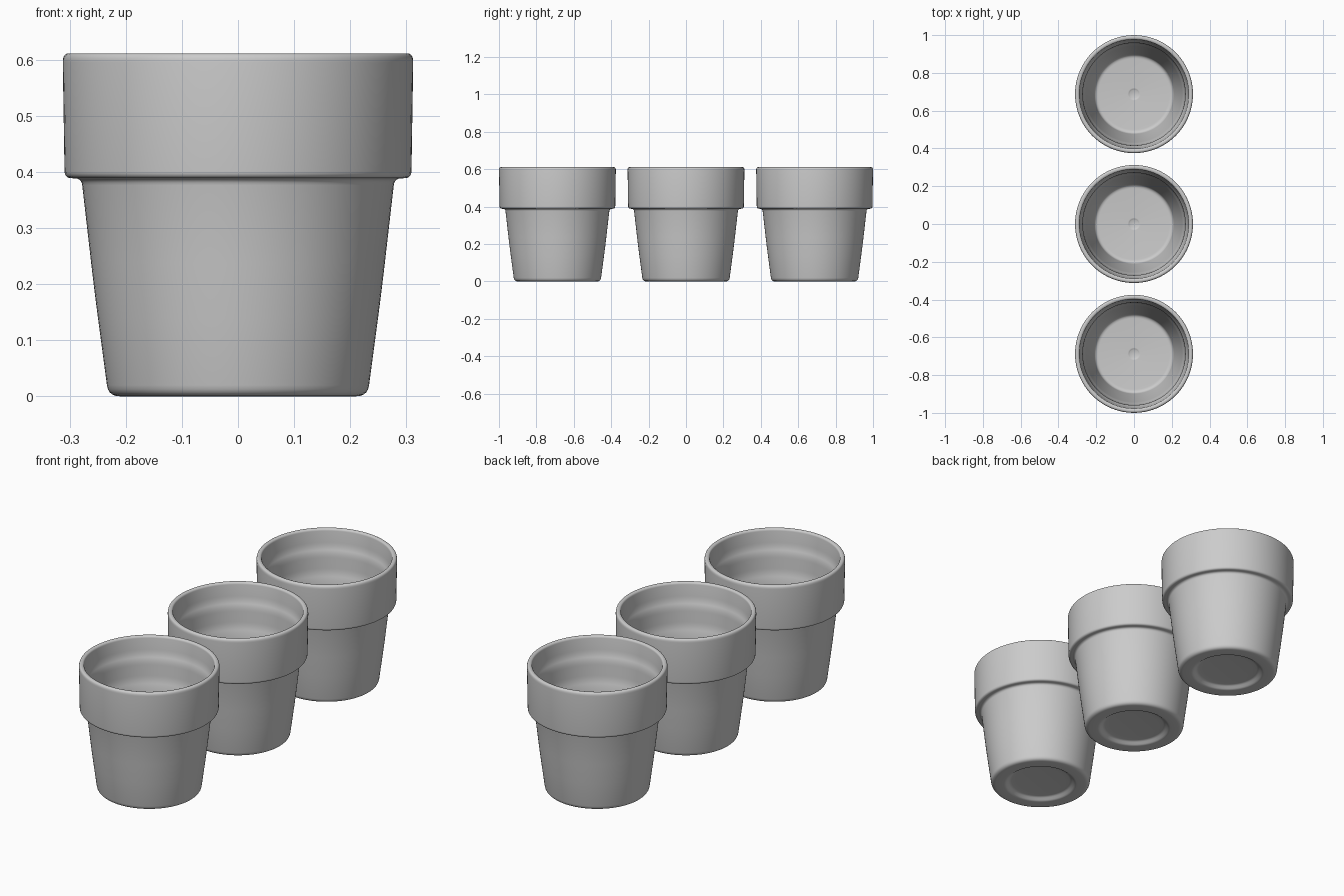
import bpy, bmesh, math

if "Cube" in bpy.data.objects:
    bpy.data.objects.remove(bpy.data.objects["Cube"])

SEGMENTS = 96

# Half cross-section (radius, height): underside, outer wall, collar, lip, inside, floor
# Third value is the rounding radius of that corner
PROFILE = [
    (0.115, 0.020, 0.004), (0.145, 0.018, 0.008), (0.165, 0.002, 0.008),
    (0.231, 0.002, 0.020), (0.256, 0.190, 0.05), (0.279, 0.390, 0.012),
    (0.309, 0.391, 0.012), (0.3125, 0.613, 0.016), (0.290, 0.613, 0.010),
    (0.283, 0.530, 0.020), (0.272, 0.500, 0.020), (0.268, 0.410, 0.020),
    (0.258, 0.375, 0.020), (0.208, 0.034, 0.020), (0.030, 0.032, 0.004),
    (0.022, 0.028, 0.003),
]


def rounded(points, steps=5):
    """Replace each corner with a short quadratic curve."""
    out = [points[0][:2]]
    for a, b, c in zip(points, points[1:], points[2:]):
        la, lc = math.dist(a[:2], b[:2]), math.dist(c[:2], b[:2])
        ta, tc = min(b[2] / la, 0.48), min(b[2] / lc, 0.48)
        p = [b[i] + (a[i] - b[i]) * ta for i in (0, 1)]
        q = [b[i] + (c[i] - b[i]) * tc for i in (0, 1)]
        for s in range(steps + 1):
            t = s / steps
            out.append(tuple((1 - t) ** 2 * p[i] + 2 * t * (1 - t) * b[i] + t * t * q[i]
                             for i in (0, 1)))
    return out + [points[-1][:2]]


def pot_mesh():
    bm = bmesh.new()
    rings = []
    for r, z in rounded(PROFILE):
        rings.append([bm.verts.new((r * math.cos(a), r * math.sin(a), z))
                      for a in (2 * math.pi * k / SEGMENTS for k in range(SEGMENTS))])
    for lo, hi in zip(rings, rings[1:]):
        for k in range(SEGMENTS):
            n = (k + 1) % SEGMENTS
            bm.faces.new((lo[k], lo[n], hi[n], hi[k]))
    # Close the underside and the floor dimple
    bm.faces.new(rings[0][::-1])
    bm.faces.new(rings[-1])
    bmesh.ops.recalc_face_normals(bm, faces=bm.faces)
    for f in bm.faces:
        f.smooth = True
    mesh = bpy.data.meshes.new("plant_pot")
    bm.to_mesh(mesh)
    bm.free()
    return mesh


# Three identical pots in a row
mesh = pot_mesh()
for name, y in (("front_pot", -0.6875), ("middle_pot", 0), ("back_pot", 0.6875)):
    pot = bpy.data.objects.new(name, mesh)
    pot.location = (0, y, -0.002)
    bpy.context.collection.objects.link(pot)
